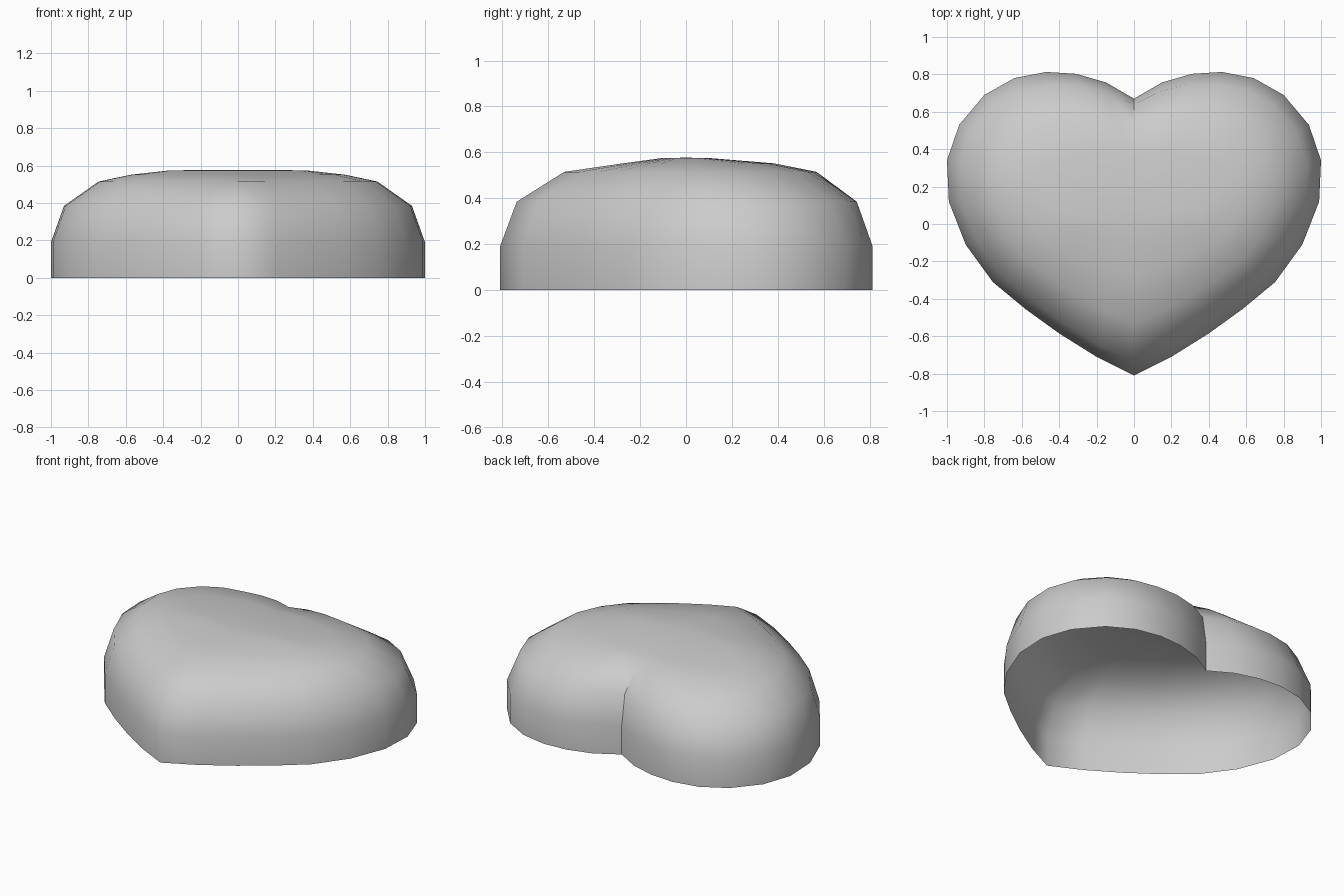
import bpy
import bmesh

if "Cube" in bpy.data.objects:
    bpy.data.objects.remove(bpy.data.objects["Cube"])

# Right half of the heart outline, from the notch round to the tip
half = [(0, 0.67), (0.15, 0.757), (0.31, 0.803), (0.47, 0.813), (0.64, 0.78),
        (0.80, 0.69), (0.935, 0.53), (1.0, 0.34), (0.99, 0.12), (0.90, -0.11),
        (0.755, -0.31), (0.58, -0.455), (0.40, -0.585), (0.20, -0.71), (0, -0.81)]
outline = half + [(-x, y) for x, y in half[-2:0:-1]]

# Rings: height, width scale, back scale, front scale, push-out at the notch
rings = [(0.0, 1, 1, 1, 0), (0.19, 1, 1, 1, 0), (0.385, 0.93, 0.915, 0.91, 0.025),
         (0.515, 0.745, 0.68, 0.655, 0.072), (0.552, 0.57, 0.45, 0.34, 0.065),
         (0.575, 0.36, 0.13, 0.13, 0.0)]

bm = bmesh.new()
loops = []
for z, sx, back, front, push in rings:
    loop = []
    for x, y in outline:
        fade = max(0, 1 - abs(x) / 0.45) if y > 0.6 else 0
        loop.append(bm.verts.new((x * sx, y * (back if y > 0 else front) + push * fade, z)))
    loops.append(loop)

# Puffed shell, open underneath
n = len(outline)
for low, high in zip(loops, loops[1:]):
    for i in range(n):
        j = (i + 1) % n
        bm.faces.new((low[i], low[j], high[j], high[i]))
top = bm.verts.new((0, 0, 0.577))
for i in range(n):
    bm.faces.new((loops[-1][i], loops[-1][(i + 1) % n], top))
bmesh.ops.recalc_face_normals(bm, faces=bm.faces)
if top.normal.z < 0 or sum(f.normal.z for f in bm.faces) < 0:
    bmesh.ops.reverse_faces(bm, faces=bm.faces)

# Smooth shading with a sharp crease down the notch
for f in bm.faces:
    f.smooth = True
for a, b in zip(loops[:3], loops[1:4]):
    bm.edges.get((a[0], b[0])).smooth = False

mesh = bpy.data.meshes.new("heart_shell")
bm.to_mesh(mesh)
bm.free()
heart = bpy.data.objects.new("heart_shell", mesh)
bpy.context.collection.objects.link(heart)
